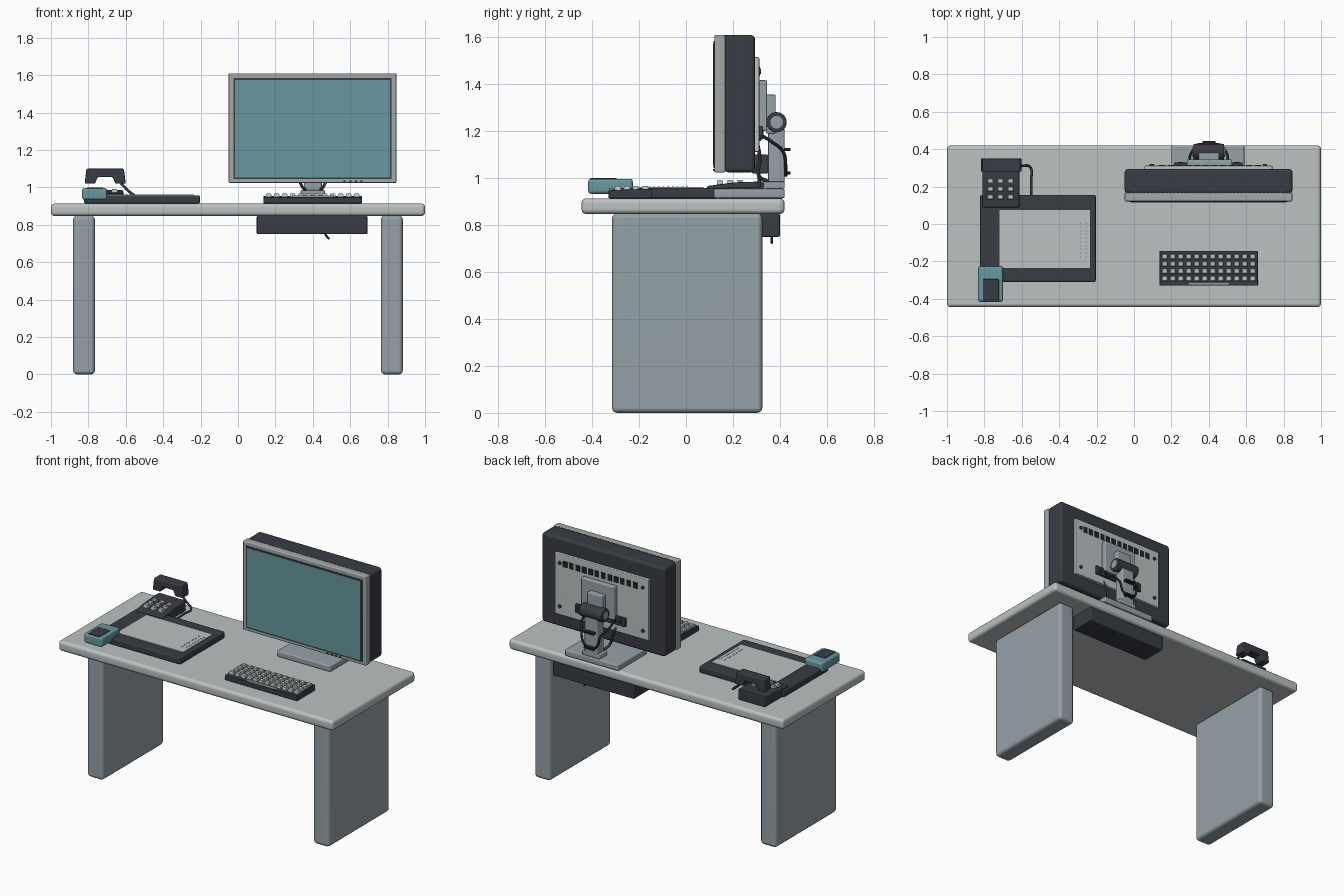
import bpy, bmesh, math
from mathutils import Vector, Matrix

if "Cube" in bpy.data.objects:
    bpy.data.objects.remove(bpy.data.objects["Cube"])


def material(name, rgb):
    m = bpy.data.materials.new(name)
    m.diffuse_color = (*rgb, 1)
    m.use_nodes = True
    m.node_tree.nodes["Principled BSDF"].inputs["Base Color"].default_value = m.diffuse_color
    return m


LIGHT = material("light grey", (0.50, 0.535, 0.54))
STEEL = material("blue grey", (0.30, 0.36, 0.395))
DARK = material("charcoal", (0.040, 0.045, 0.057))
BLACK = material("near black", (0.014, 0.016, 0.020))
TEAL = material("teal", (0.135, 0.315, 0.345))
BEZEL = material("mid grey", (0.36, 0.39, 0.395))


def finish(name, bm, mat):
    bmesh.ops.recalc_face_normals(bm, faces=bm.faces)
    me = bpy.data.meshes.new(name)
    bm.to_mesh(me)
    bm.free()
    me.materials.append(mat)
    ob = bpy.data.objects.new(name, me)
    bpy.context.collection.objects.link(ob)
    return ob


def add_box(bm, x0, x1, y0, y1, z0, z1):
    size = Matrix.Diagonal((x1 - x0, y1 - y0, z1 - z0, 1))
    mid = Matrix.Translation(((x0 + x1) / 2, (y0 + y1) / 2, (z0 + z1) / 2))
    return bmesh.ops.create_cube(bm, size=1, matrix=mid @ size)["verts"]


def round_edges(bm, r, seg):
    if r:
        bmesh.ops.bevel(bm, geom=bm.edges[:], offset=r, segments=seg, profile=0.5,
                        affect='EDGES', clamp_overlap=True)


def boxes(name, bounds, mat, r=0.0, seg=2):
    bm = bmesh.new()
    for b in bounds:
        add_box(bm, *b)
    round_edges(bm, r, seg)
    return finish(name, bm, mat)


def box(name, x0, x1, y0, y1, z0, z1, mat, r=0.0, seg=2):
    return boxes(name, [(x0, x1, y0, y1, z0, z1)], mat, r, seg)


def extrude(name, pts, place, depth, mat, r=0.0):
    """Extrude a 2D outline; place maps a 2D point to 3D."""
    bm = bmesh.new()
    f = bm.faces.new([bm.verts.new(place(*p)) for p in pts])
    g = bmesh.ops.extrude_face_region(bm, geom=[f])["geom"]
    bmesh.ops.translate(bm, vec=depth, verts=[v for v in g if isinstance(v, bmesh.types.BMVert)])
    round_edges(bm, r, 2)
    return finish(name, bm, mat)


def cylinders(name, centres, radius, length, axis, mat, seg=24, r=0.0):
    bm = bmesh.new()
    rot = Vector((0, 0, 1)).rotation_difference(Vector(axis)).to_matrix().to_4x4()
    for c in centres:
        bmesh.ops.create_cone(bm, cap_ends=True, segments=seg, radius1=radius, radius2=radius,
                              depth=length, matrix=Matrix.Translation(c) @ rot)
    if r:
        rims = [e for e in bm.edges if any(len(f.verts) > 4 for f in e.link_faces)]
        bmesh.ops.bevel(bm, geom=rims, offset=r, segments=2, profile=0.5, affect='EDGES')
    return finish(name, bm, mat)


def cable(name, pts, radius, mat):
    cu = bpy.data.curves.new(name, 'CURVE')
    cu.dimensions = '3D'
    cu.bevel_depth, cu.bevel_resolution, cu.resolution_u = radius, 2, 6
    cu.use_fill_caps = True
    sp = cu.splines.new('BEZIER')
    sp.bezier_points.add(len(pts) - 1)
    for p, co in zip(sp.bezier_points, pts):
        p.co = co
        p.handle_left_type = p.handle_right_type = 'AUTO'
    cu.materials.append(mat)
    ob = bpy.data.objects.new(name, cu)
    bpy.context.collection.objects.link(ob)


def keys(name, xs, ys, z, w, d, h, mat):
    """Grid of keycaps with tapered tops."""
    bm = bmesh.new()
    for x in xs:
        for y in ys:
            for v in add_box(bm, x - w / 2, x + w / 2, y - d / 2, y + d / 2, z, z + h):
                if v.co.z > z + h / 2:
                    v.co.x = x + (v.co.x - x) * 0.72
                    v.co.y = y + (v.co.y - y) * 0.72
    return finish(name, bm, mat)


# Desk
box("desk_top", -1, 1, -0.445, 0.42, 0.847, 0.914, LIGHT, 0.02, 3)
for side, x in (("left", -0.882), ("right", 0.764)):
    box(side + "_leg", x, x + 0.117, -0.315, 0.325, 0, 0.85, STEEL, 0.022, 3)
box("under_desk_box", 0.10, 0.692, 0.23, 0.40, 0.75, 0.848, DARK, 0.006)
cable("box_pull", [(0.465, 0.365, 0.752), (0.475, 0.365, 0.738), (0.488, 0.365, 0.724)], 0.006, BLACK)

# Monitor shell, frame and screen
box("monitor_body", -0.05, 0.847, 0.164, 0.294, 1.024, 1.61, DARK, 0.018, 3)
box("monitor_bezel", -0.05, 0.847, 0.121, 0.168, 1.024, 1.61, BEZEL, 0.006)
box("screen_border", -0.025, 0.822, 0.118, 0.126, 1.044, 1.584, DARK)
box("screen", -0.015, 0.812, 0.116, 0.126, 1.054, 1.574, TEAL)
boxes("monitor_buttons", [(x, x + 0.011, 0.116, 0.124, 1.030, 1.038)
                          for x in (0.565, 0.595, 0.625, 0.655)], BLACK)
boxes("top_ridges", [(x / 50, x / 50 + 0.01, 0.165, 0.178, 1.59, 1.609)
                     for x in range(-1, 41)], DARK)

# Monitor rear panel with vents, bolts and sockets
box("rear_panel", 0.055, 0.74, 0.288, 0.312, 1.112, 1.515, LIGHT, 0.005)
boxes("rear_vents", [(x, x + 0.032, 0.308, 0.315, 1.435, 1.475)
                     for x in [0.135 + 0.0465 * i for i in range(12)]], BLACK)
cylinders("rear_bolts", [(x, 0.314, z) for x in (0.095, 0.70) for z in (1.17, 1.455)],
          0.011, 0.012, (0, 1, 0), DARK, 12)
box("socket_strip", 0.215, 0.58, 0.31, 0.328, 1.165, 1.222, DARK, 0.004)
boxes("sockets", [(x, x + 0.03, 0.322, 0.331, 1.18, 1.207)
                  for x in (0.235, 0.28, 0.49, 0.535)], BLACK)

# Monitor stand
box("mount_plate", 0.283, 0.525, 0.31, 0.345, 1.20, 1.417, STEEL, 0.006)
box("mount_block", 0.345, 0.455, 0.34, 0.382, 1.19, 1.355, STEEL, 0.006)
cylinders("hinge_barrel", [(0.40, 0.386, 1.238)], 0.043, 0.165, (1, 0, 0), DARK, 24, 0.005)
cylinders("hinge_caps", [(0.40, 0.386, 1.238)], 0.027, 0.175, (1, 0, 0), STEEL, 24)
box("stand_column", 0.352, 0.448, 0.35, 0.42, 0.955, 1.22, STEEL, 0.008)
box("stand_foot", 0.335, 0.465, 0.338, 0.42, 0.955, 0.985, STEEL, 0.006)
box("stand_base", 0.20, 0.59, 0.118, 0.42, 0.914, 0.955, STEEL, 0.008)
boxes("cable_clips", [(0.365, 0.435, 0.415, 0.445, z - 0.007, z + 0.007)
                      for z in (1.022, 1.122)], BLACK, 0.003)
for side, s in (("left", -1), ("right", 1)):
    cable(side + "_cable", [(0.40 + s * 0.10, 0.325, 1.18), (0.40 + s * 0.10, 0.365, 1.155),
                            (0.40 + s * 0.07, 0.415, 1.11), (0.40 + s * 0.055, 0.425, 1.05),
                            (0.40 + s * 0.02, 0.425, 1.01)], 0.007, BLACK)
    cable(side + "_lower_cable", [(0.40 + s * 0.12, 0.30, 1.17), (0.40 + s * 0.085, 0.315, 1.08),
                                  (0.40 + s * 0.06, 0.31, 1.01), (0.40 + s * 0.04, 0.35, 0.985)],
          0.008, DARK)

# Keyboard
extrude("keyboard_body", [(-0.33, 0.914), (-0.144, 0.914), (-0.144, 0.955), (-0.33, 0.948)],
        lambda y, z: (0.136, y, z), (0.526, 0, 0), DARK, 0.004)
keys("keyboard_keys", [0.164 + i * 0.0428 for i in range(12)],
     [-0.174 - j * 0.039 for j in range(4)], 0.946, 0.035, 0.031, 0.021, LIGHT)
box("space_bar", 0.29, 0.51, -0.327, -0.313, 0.94, 0.958, LIGHT, 0.003)

# Drawing tablet
box("tablet_body", -0.823, -0.204, -0.31, 0.155, 0.914, 0.958, DARK, 0.008)
box("tablet_surface", -0.72, -0.236, -0.235, 0.075, 0.952, 0.962, LIGHT)
boxes("tablet_marks", [(x, x + 0.008, y / 50, y / 50 + 0.009, 0.96, 0.9635)
                       for x in (-0.29, -0.26) for y in range(-9, 1)], STEEL)

# Mouse
box("mouse_body", -0.834, -0.70, -0.417, -0.226, 0.933, 0.997, TEAL, 0.014, 3)
box("mouse_panel", -0.808, -0.722, -0.409, -0.295, 0.985, 1.0, DARK, 0.003)

# Telephone
extrude("phone_base", [(0.088, 0.914), (0.335, 0.914), (0.335, 0.986), (0.21, 0.982), (0.088, 0.966)],
        lambda y, z: (-0.81, y, z), (0.197, 0, 0), DARK, 0.008)
keys("phone_keys", (-0.768, -0.714, -0.66), (0.145, 0.188, 0.231), 0.968, 0.036, 0.03, 0.024, LIGHT)
extrude("phone_handset", [(-0.82, 1.02), (-0.765, 1.02), (-0.75, 1.055), (-0.67, 1.055),
                          (-0.655, 1.02), (-0.60, 1.02), (-0.61, 1.10), (-0.81, 1.10)],
        lambda x, z: (x, 0.28, z), (0, 0.07, 0), DARK, 0.006)
cable("phone_cord", [(-0.625, 0.31, 1.022), (-0.59, 0.312, 0.985), (-0.555, 0.305, 0.958),
                     (-0.55, 0.23, 0.955), (-0.55, 0.145, 0.95)], 0.007, DARK)

# Smooth rounded edges while keeping broad faces flat
bpy.ops.object.select_all(action='DESELECT')
for ob in bpy.context.scene.objects:
    if ob.type == 'MESH':
        ob.select_set(True)
        bpy.context.view_layer.objects.active = ob
bpy.ops.object.shade_smooth_by_angle(angle=math.radians(46))
for ob in bpy.context.selected_objects:
    wn = ob.modifiers.new("flat_faces", 'WEIGHTED_NORMAL')
    wn.keep_sharp = True
